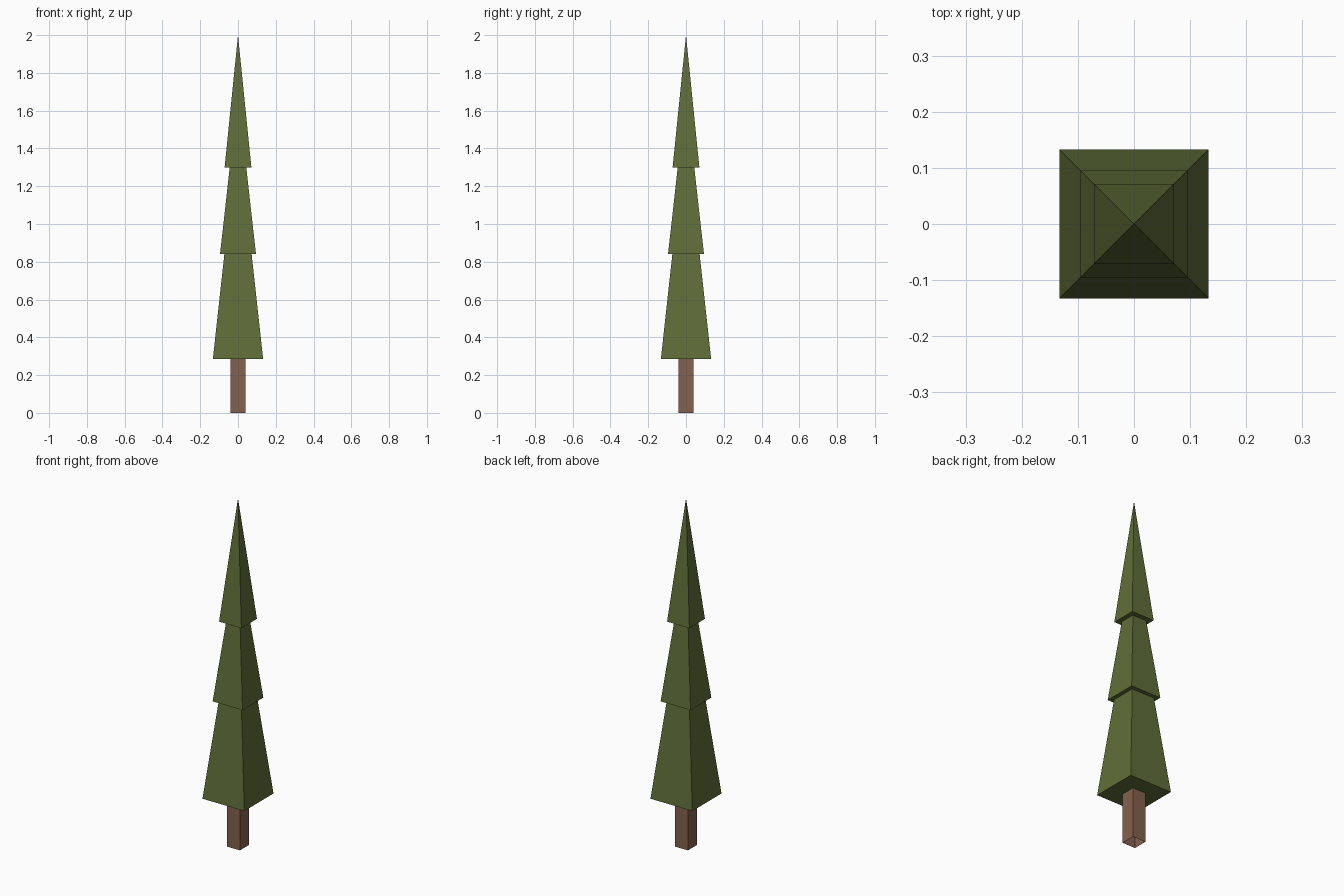
import bpy, bmesh

if "Cube" in bpy.data.objects:
    bpy.data.objects.remove(bpy.data.objects["Cube"])


def material(name, rgb):
    m = bpy.data.materials.new(name)
    m.diffuse_color = (*rgb, 1)
    m.use_nodes = True
    m.node_tree.nodes["Principled BSDF"].inputs["Base Color"].default_value = m.diffuse_color
    return m


def square_profile(name, profile, mat):
    """Sweep (half width, height) pairs into a four-sided shell, open at the bottom."""
    bm = bmesh.new()
    corners = [(-1, -1), (1, -1), (1, 1), (-1, 1)]
    rings = []
    for r, z in profile:
        if r == 0:
            rings.append([bm.verts.new((0, 0, z))] * 4)
        else:
            rings.append([bm.verts.new((x * r, y * r, z)) for x, y in corners])
    for low, high in zip(rings, rings[1:]):
        for i in range(4):
            j = (i + 1) % 4
            quad = [low[i], low[j], high[j], high[i]]
            bm.faces.new(list(dict.fromkeys(quad)))
    mesh = bpy.data.meshes.new(name)
    bm.to_mesh(mesh)
    bm.free()
    mesh.materials.append(mat)
    obj = bpy.data.objects.new(name, mesh)
    bpy.context.collection.objects.link(obj)
    return obj


bark = material("bark brown", (0.23, 0.122, 0.076))
needles = material("needle green", (0.117, 0.155, 0.040))

# Trunk: open square tube
square_profile("trunk", [(0.041, 0), (0.041, 0.286)], bark)

# Foliage: three stacked tapering tiers with flat ledges underneath
square_profile("foliage", [
    (0.041, 0.286), (0.133, 0.286), (0.072, 0.842),
    (0.095, 0.842), (0.044, 1.298),
    (0.071, 1.298), (0, 2.0)], needles)
